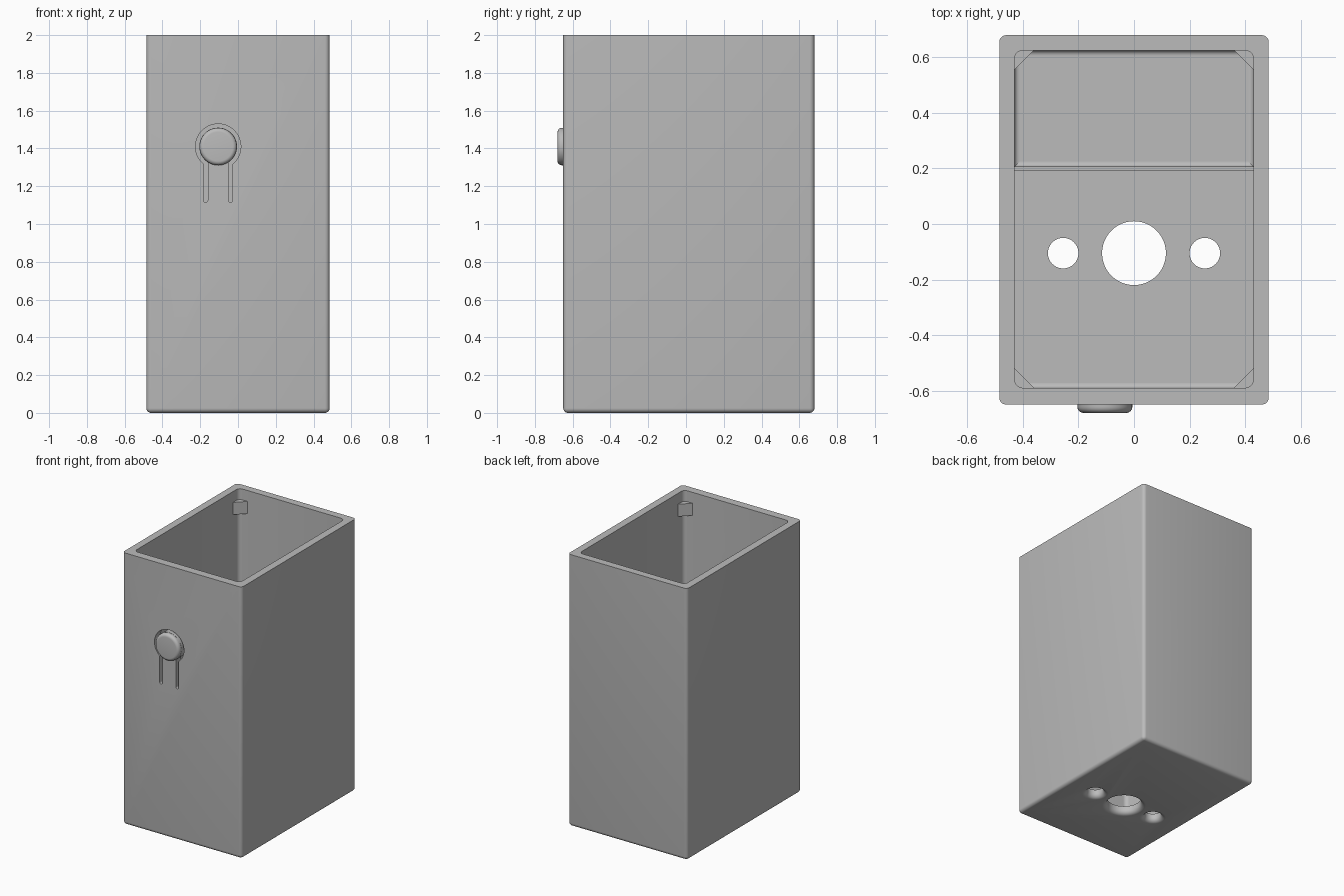
import bpy, bmesh, math
from mathutils import Vector

cube = bpy.data.objects.get("Cube")
if cube:
    bpy.data.objects.remove(cube, do_unlink=True)

grey = bpy.data.materials.new("plain_grey")
grey.use_nodes = True
grey.diffuse_color = (0.5, 0.5, 0.5, 1)
grey.node_tree.nodes["Principled BSDF"].inputs["Base Color"].default_value = (0.5, 0.5, 0.5, 1)

# Main dimensions
X, Y0, Y1, TOP = 0.485, -0.65, 0.68, 2.0
IX, IY0, IY1, FLOOR = 0.43, -0.59, 0.625, 0.06
WALL0, WALL1, WALL_TOP = 0.19, 0.207, 0.6


def finish(name, bm):
    bmesh.ops.recalc_face_normals(bm, faces=bm.faces)
    mesh = bpy.data.meshes.new(name)
    bm.to_mesh(mesh)
    bm.free()
    mesh.materials.append(grey)
    ob = bpy.data.objects.new(name, mesh)
    bpy.context.collection.objects.link(ob)
    return ob


def activate(ob):
    bpy.ops.object.select_all(action='DESELECT')
    ob.select_set(True)
    bpy.context.view_layer.objects.active = ob


def smooth(ob):
    activate(ob)
    bpy.ops.object.shade_smooth_by_angle(angle=math.radians(35))


def box(name, lo, hi, radius=0, pick=None):
    """Box between two corners, rounding the edges chosen by pick."""
    bm = bmesh.new()
    bmesh.ops.create_cube(bm, size=1)
    lo, hi = Vector(lo), Vector(hi)
    for v in bm.verts:
        v.co = Vector([l + (c + 0.5) * (h - l) for c, l, h in zip(v.co, lo, hi)])
    if radius:
        edges = [e for e in bm.edges if pick(e.verts[0].co, e.verts[1].co)]
        bmesh.ops.bevel(bm, geom=edges, offset=radius, segments=5, profile=0.5, affect='EDGES')
    return finish(name, bm)


def prism(name, points, direction):
    """Extrude a closed 3D outline along a vector."""
    bm = bmesh.new()
    face = bm.faces.new([bm.verts.new(p) for p in points])
    ext = bmesh.ops.extrude_face_region(bm, geom=[face])
    verts = [g for g in ext["geom"] if isinstance(g, bmesh.types.BMVert)]
    bmesh.ops.translate(bm, verts=verts, vec=direction)
    return finish(name, bm)


def lathe(name, profile, centre, axis='Z', steps=48):
    """Solid of revolution from (radius, height) points, capped at both ends."""
    bm = bmesh.new()
    rings = []
    for r, h in profile:
        ring = []
        for i in range(steps):
            a = math.tau * i / steps
            p = (r * math.cos(a), r * math.sin(a), h)
            if axis == 'Y':
                p = (p[0], h, p[1])
            ring.append(bm.verts.new(Vector(p) + Vector(centre)))
        rings.append(ring)
    for a, b in zip(rings, rings[1:]):
        for i in range(steps):
            j = (i + 1) % steps
            bm.faces.new((a[i], a[j], b[j], b[i]))
    bm.faces.new(rings[0])
    bm.faces.new(rings[-1])
    return finish(name, bm)


def cut(ob, cutter):
    mod = ob.modifiers.new("cut", 'BOOLEAN')
    mod.operation, mod.solver, mod.object = 'DIFFERENCE', 'EXACT', cutter
    activate(ob)
    bpy.ops.object.modifier_apply(modifier=mod.name)
    bpy.data.objects.remove(cutter, do_unlink=True)


def upright(a, b):
    return abs(a.z - b.z) > 0.1


# Open-topped case with rounded uprights and base edge
case = box("case", (-X, Y0, 0), (X, Y1, TOP), 0.025,
           lambda a, b: upright(a, b) or max(a.z, b.z) < 0.1)
cut(case, box("cavity", (-IX, IY0, FLOOR), (IX, IY1, TOP + 0.2), 0.03, upright))

# Three base holes with rounded outer lips
LIP = 0.034
for x, r in ((-0.255, 0.055), (0, 0.115), (0.255, 0.055)):
    profile = [(r + LIP, -0.03)]
    for i in range(7):
        t = math.pi / 2 * i / 6
        profile.append((r + LIP * (1 - math.sin(t)), LIP * (1 - math.cos(t))))
    profile.append((r, 0.12))
    cut(case, lathe("hole", profile, (x, -0.105, 0)))

# Slit around the flexible button tongue: an arch with two legs
BX, BZ = -0.105, 1.41
R_OUT, R_IN, LEG_OUT, LEG_IN, DROP = 0.12, 0.1, 0.077, 0.055, 0.285


def arch(radius, half):
    start = -math.acos(half / radius)
    sweep = math.pi - 2 * start
    return [(radius * math.cos(start + sweep * i / 40),
             radius * math.sin(start + sweep * i / 40)) for i in range(41)]


def leg_end(side):
    mid, r = (LEG_OUT + LEG_IN) / 2, (LEG_OUT - LEG_IN) / 2
    pts = [(mid + r * math.cos(math.pi * i / 6), -DROP - r * math.sin(math.pi * i / 6))
           for i in range(7)]
    return pts if side > 0 else [(-x, z) for x, z in pts]


outline = arch(R_OUT, LEG_OUT) + leg_end(-1) + arch(R_IN, LEG_IN)[::-1] + leg_end(1)[::-1]
cut(case, prism("slit", [(BX + x, Y0 - 0.05, BZ + z) for x, z in outline], (0, 0.15, 0)))
smooth(case)

# Push button with a rounded front edge
ROUND = 0.022
profile = [(0.099, 0.055)]
for i in range(7):
    t = math.pi / 2 * i / 6
    profile.append((0.099 - ROUND * (1 - math.cos(t)), -0.03 + ROUND * (1 - math.sin(t))))
smooth(lathe("button", profile, (BX, Y0, BZ), 'Y'))

# Low divider inside the case
box("divider", (-IX, WALL0, FLOOR - 0.01), (IX, WALL1, WALL_TOP))

# Corner gussets that support a lid
LEG = 0.07
for sx, side in ((-1, "right"), (1, "left")):
    for y, sy, end in ((IY0, 1, "front"), (IY1, -1, "back")):
        x, o = sx * IX, 0.015
        pts = [(x + sx * o, y - sy * o, 1.83), (x - sx * LEG, y - sy * o, 1.83),
               (x - sx * LEG, y, 1.83), (x, y + sy * LEG, 1.83),
               (x + sx * o, y + sy * LEG, 1.83)]
        prism(f"{end}_{side}_gusset", pts, (0, 0, 0.09))


# Concave fillets where the floor meets the walls
def fillet(name, corner, inward, run, r=0.018):
    corner, inward, up = Vector(corner), Vector(inward), Vector((0, 0, 1))
    pts = [corner]
    for i in range(7):
        t = math.pi / 2 * i / 6
        pts.append(corner + inward * r * (1 - math.sin(t)) + up * r * (1 - math.cos(t)))
    smooth(prism(name, pts, run))


across, along = (2 * IX, 0, 0), (0, IY1 - WALL1, 0)
fillet("front_floor_fillet", (-IX, IY0, FLOOR), (0, 1, 0), across)
fillet("back_floor_fillet", (-IX, IY1, FLOOR), (0, -1, 0), across)
fillet("divider_fillet", (-IX, WALL1, FLOOR), (0, 1, 0), across)
fillet("right_floor_fillet", (-IX, WALL1, FLOOR), (1, 0, 0), along)
fillet("left_floor_fillet", (IX, WALL1, FLOOR), (-1, 0, 0), along)
